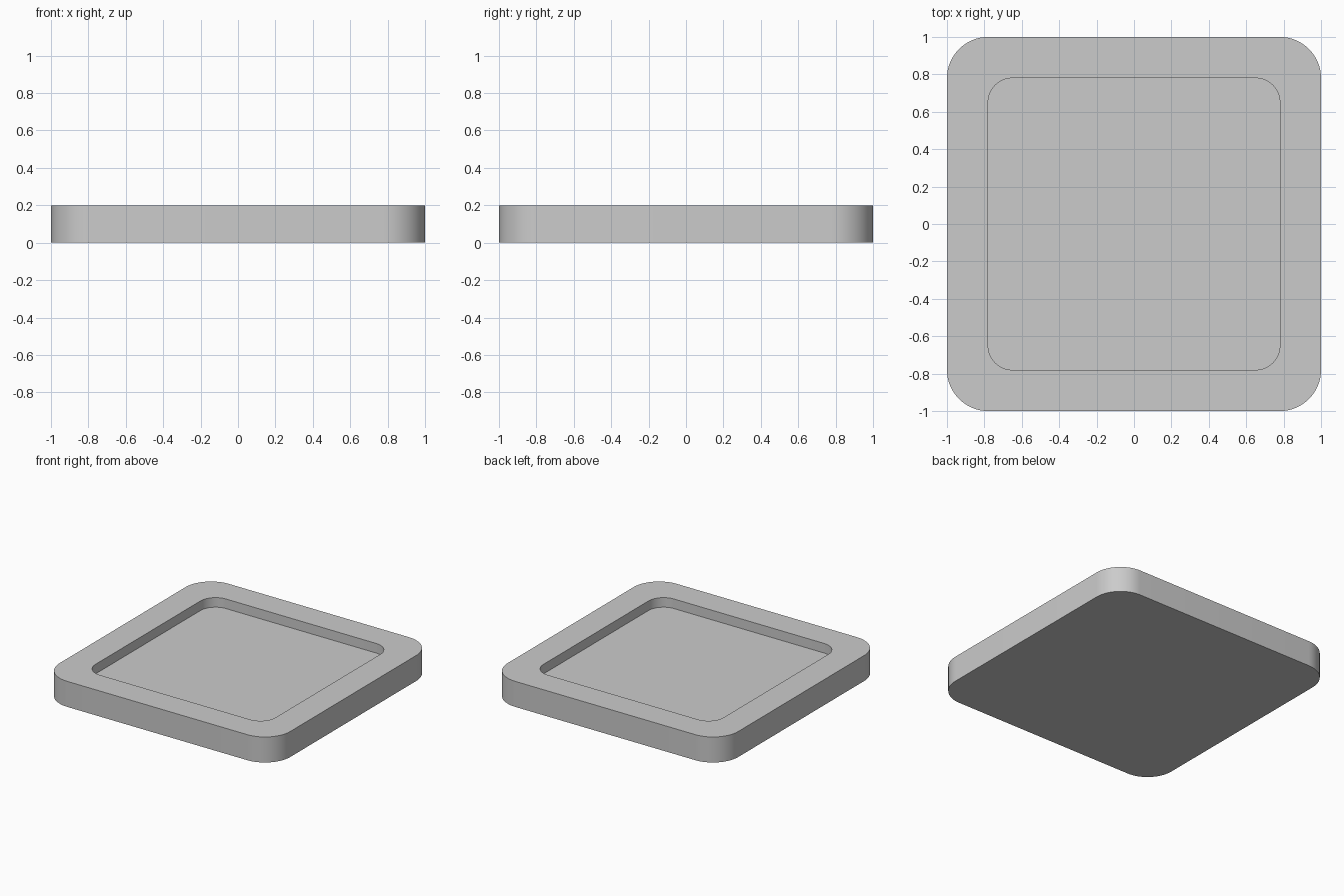
import bpy, bmesh
from math import cos, sin, pi

if "Cube" in bpy.data.objects:
    bpy.data.objects.remove(bpy.data.objects["Cube"])

HEIGHT, DEPTH, SEG = 0.2, 0.075, 16


def rounded_square(bm, half, radius, z):
    """Ring of vertices around a square with rounded corners."""
    ring = []
    c = half - radius
    for i, (sx, sy) in enumerate([(1, 1), (-1, 1), (-1, -1), (1, -1)]):
        for k in range(SEG + 1):
            a = (i + k / SEG) * pi / 2
            ring.append(bm.verts.new((sx * c + radius * cos(a), sy * c + radius * sin(a), z)))
    return ring


def bridge(bm, lower, upper):
    n = len(lower)
    for i in range(n):
        j = (i + 1) % n
        bm.faces.new((lower[i], lower[j], upper[j], upper[i]))


# Tray: outer wall, flat rim, recess wall, recessed floor
bm = bmesh.new()
rings = [rounded_square(bm, *r) for r in (
    (1.0, 0.22, 0.0),
    (1.0, 0.22, HEIGHT),
    (0.78, 0.13, HEIGHT),
    (0.78, 0.13, HEIGHT - DEPTH),
)]
for lower, upper in zip(rings, rings[1:]):
    bridge(bm, lower, upper)
bm.faces.new(rings[0][::-1])
bm.faces.new(rings[-1])
bmesh.ops.recalc_face_normals(bm, faces=bm.faces)

mesh = bpy.data.meshes.new("square_tray")
bm.to_mesh(mesh)
bm.free()
tray = bpy.data.objects.new("square_tray", mesh)
bpy.context.collection.objects.link(tray)

# Smooth corners, sharp rims
bpy.context.view_layer.objects.active = tray
tray.select_set(True)
bpy.ops.object.shade_smooth_by_angle(angle=pi / 6)
